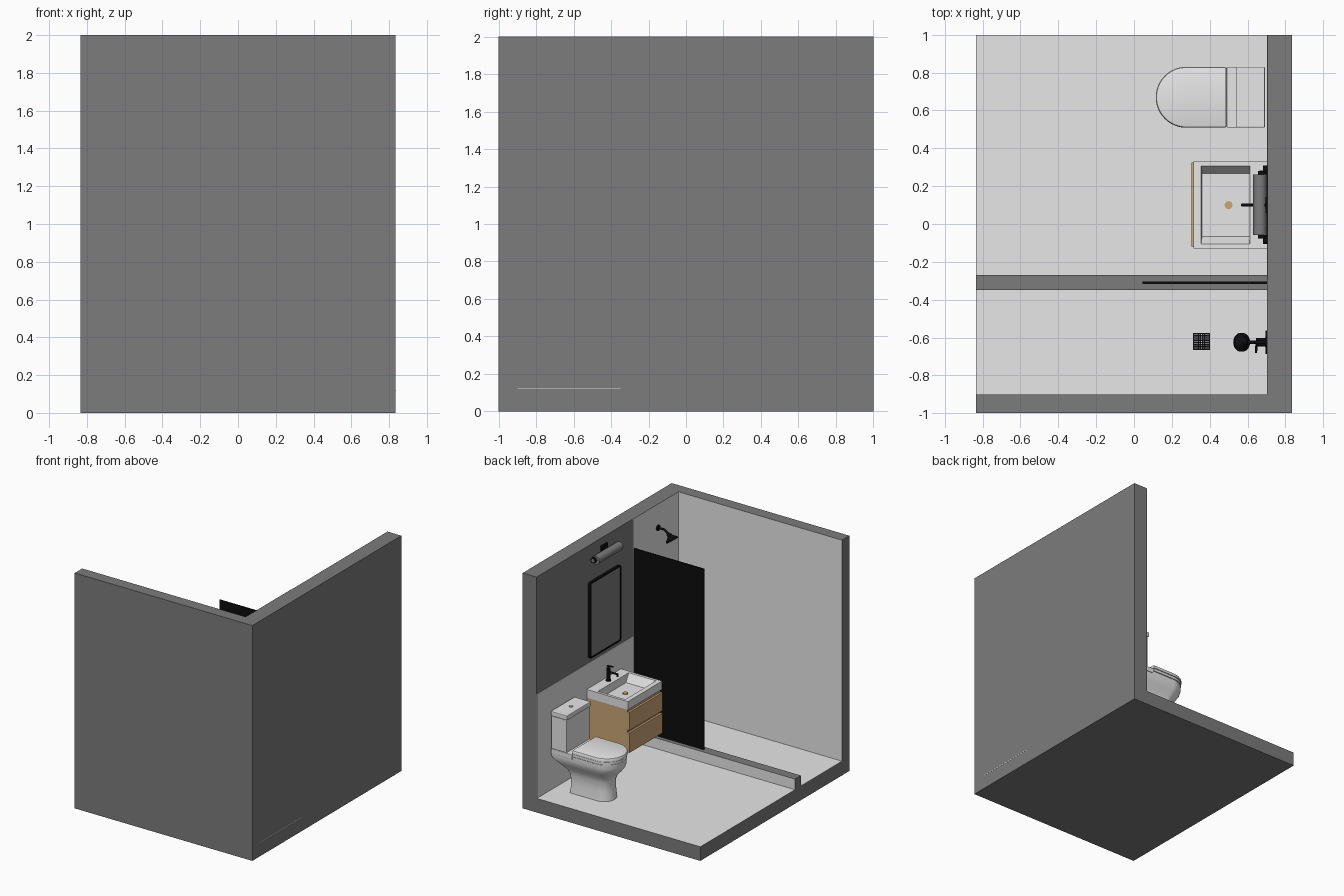
import bpy, bmesh, math
from mathutils import Vector

if "Cube" in bpy.data.objects:
    bpy.data.objects.remove(bpy.data.objects["Cube"])


def material(name, rgb):
    m = bpy.data.materials.new(name)
    m.diffuse_color = (*rgb, 1)
    m.use_nodes = True
    m.node_tree.nodes["Principled BSDF"].inputs["Base Color"].default_value = m.diffuse_color
    return m


DARK = material("dark grey", (0.2, 0.2, 0.2))
WHITE = material("off white", (0.8, 0.8, 0.8))
BLACK = material("matt black", (0.004, 0.004, 0.004))
WOOD = material("oak", (0.6, 0.38, 0.18))


def finish(name, bm, mats, smooth=False, bevel=0):
    bmesh.ops.recalc_face_normals(bm, faces=bm.faces)
    me = bpy.data.meshes.new(name)
    bm.to_mesh(me)
    bm.free()
    for m in mats:
        me.materials.append(m)
    ob = bpy.data.objects.new(name, me)
    bpy.context.collection.objects.link(ob)
    if bevel:
        mod = ob.modifiers.new("bevel", 'BEVEL')
        mod.width, mod.segments = bevel, 2
    if smooth:
        bpy.ops.object.select_all(action='DESELECT')
        ob.select_set(True)
        bpy.context.view_layer.objects.active = ob
        bpy.ops.object.shade_smooth_by_angle(angle=math.radians(40))
    return ob


def box(name, lo, hi, mat, face_dirs=(), mat2=None, bevel=0):
    """Box from corner to corner; faces pointing along face_dirs get mat2."""
    bm = bmesh.new()
    bmesh.ops.create_cube(bm, size=1)
    for v in bm.verts:
        v.co = [lo[i] + (v.co[i] + 0.5) * (hi[i] - lo[i]) for i in range(3)]
    bm.normal_update()
    for f in bm.faces:
        if any(f.normal.dot(Vector(d)) > 0.9 for d in face_dirs):
            f.material_index = 1
    return finish(name, bm, [mat, mat2] if mat2 else [mat], bevel=bevel)


def loft(name, rings, mat, smooth=False):
    bm = bmesh.new()
    loops = [[bm.verts.new(p) for p in r] for r in rings]
    n = len(loops[0])
    for a, b in zip(loops, loops[1:]):
        for i in range(n):
            bm.faces.new((a[i], a[(i + 1) % n], b[(i + 1) % n], b[i]))
    bm.faces.new(loops[0])
    bm.faces.new(loops[-1])
    return finish(name, bm, [mat], smooth)


def rod(name, p0, p1, r, mat, r2=None, sides=24):
    """Cylinder or cone between two points."""
    p0, p1 = Vector(p0), Vector(p1)
    d = p1 - p0
    bm = bmesh.new()
    bmesh.ops.create_cone(bm, cap_ends=True, segments=sides, radius1=r,
                          radius2=r if r2 is None else r2, depth=d.length)
    q = d.to_track_quat('Z', 'Y')
    for v in bm.verts:
        v.co = q @ v.co + (p0 + p1) / 2
    return finish(name, bm, [mat], True)


def rect(x0, x1, y0, y1, z):
    return [(x0, y0, z), (x1, y0, z), (x1, y1, z), (x0, y1, z)]


# Room shell
X, F = 0.835, 0.12
W = 0.705
box("floor_slab", (-X, -1, 0), (X, 1, F), DARK, [(0, 0, 1)], WHITE)
box("shower_floor", (-X, -0.9, F - 0.002), (X + 0.001, -0.35, F + 0.002), WHITE)
box("side_wall", (W, -1, F), (X, 1, 2), DARK)
box("front_wall", (-X, -1, F), (W, -0.9, 2), DARK, [(0, 1, 0)], WHITE)
box("shower_wall_tiles", (W - 0.003, -0.9, F), (W, -0.29, 2), WHITE, [(0, 0, 1)], DARK)
box("lower_wall_tiles", (W - 0.003, -0.29, F), (W, 1, 1.005), WHITE)
box("shower_curb", (-X, -0.35, F), (W, -0.27, 0.21), DARK, [(0, 1, 0), (0, -1, 0)], WHITE)
box("shower_screen", (0.045, -0.316, 0.21), (W, -0.304, 1.745), BLACK)

# Floor drain grate made of crossing bars
for i in range(8):
    t = i * 0.0118
    box(f"grate_bar_x_{i}", (0.312 + t, -0.665, F), (0.319 + t, -0.576, F + 0.006), BLACK)
    box(f"grate_bar_y_{i}", (0.312, -0.665 + t, F), (0.401, -0.658 + t, F + 0.006), BLACK)

# Shower head, arm and valve
S = -0.625
rod("shower_flange", (W, S, 1.80), (W - 0.012, S, 1.80), 0.024, BLACK)
rod("shower_arm", (W, S, 1.80), (0.64, S, 1.80), 0.009, BLACK)
rod("shower_arm_bend", (0.643, S, 1.802), (0.592, S, 1.765), 0.009, BLACK)
rod("shower_neck", (0.605, S, 1.775), (0.585, S, 1.755), 0.016, BLACK, 0.022)
rod("shower_head", (0.588, S, 1.758), (0.573, S, 1.737), 0.022, BLACK, 0.05)
rod("shower_head_face", (0.573, S, 1.737), (0.565, S, 1.726), 0.05, BLACK)
rod("valve_plate", (W, S, 1.05), (W - 0.01, S, 1.05), 0.062, BLACK, sides=32)
rod("valve_body", (W, S, 1.05), (0.645, S, 1.05), 0.022, BLACK)
rod("valve_lever", (0.648, S, 1.05), (0.645, S - 0.055, 1.03), 0.006, BLACK)

# Vanity cabinet with two drawers
box("vanity_cabinet", (0.322, -0.12, 0.355), (W, 0.325, 0.72), WOOD)
for name, z0, z1 in (("lower_drawer", 0.355, 0.525), ("upper_drawer", 0.545, 0.7)):
    box(name, (0.303, -0.12, z0), (0.322, 0.325, z1), WOOD, bevel=0.002)

# Sink slab with a sloping basin
loft("sink", [rect(0.315, W, -0.13, 0.33, 0.72), rect(0.315, W, -0.13, 0.33, 0.79),
              rect(0.355, 0.612, -0.105, 0.307, 0.79),
              rect(0.36, 0.61, -0.065, 0.268, 0.722)], WHITE)
rod("sink_drain", (0.5, 0.1, 0.722), (0.5, 0.1, 0.728), 0.021, WOOD)

# Faucet
rod("faucet_base", (0.66, 0.1, 0.79), (0.66, 0.1, 0.797), 0.021, BLACK)
rod("faucet_body", (0.66, 0.1, 0.79), (0.66, 0.1, 0.895), 0.016, BLACK)
rod("faucet_spout", (0.66, 0.1, 0.865), (0.57, 0.1, 0.865), 0.008, BLACK)
rod("faucet_outlet", (0.573, 0.1, 0.87), (0.573, 0.1, 0.845), 0.008, BLACK)
rod("faucet_lever_stem", (0.66, 0.1, 0.895), (0.66, 0.1, 0.912), 0.008, BLACK)
rod("faucet_lever", (0.672, 0.1, 0.912), (0.615, 0.1, 0.917), 0.006, BLACK)


# Mirror with rounded frame
def rounded(x, inset, r):
    hy, hz = 0.208 - inset, 0.322 - inset
    pts = []
    for k, (sy, sz) in enumerate(((1, 1), (-1, 1), (-1, -1), (1, -1))):
        for j in range(6):
            a = math.pi / 2 * (k + j / 5)
            pts.append((x, 0.102 + sy * (hy - r) + r * math.cos(a),
                        1.367 + sz * (hz - r) + r * math.sin(a)))
    return pts


loft("mirror_frame", [rounded(W, 0, 0.02), rounded(0.682, 0, 0.02),
                      rounded(0.682, 0.012, 0.01), rounded(0.69, 0.012, 0.01)], BLACK)
loft("mirror_glass", [rounded(0.692, 0.012, 0.01), rounded(0.687, 0.012, 0.01)], DARK)

# Wall lamp
L = 1.872
box("lamp_mount", (0.694, 0.058, L - 0.02), (W, 0.144, L + 0.065), BLACK)
rod("lamp_arm", (W, 0.1, L + 0.02), (0.668, 0.1, L), 0.012, BLACK)
rod("lamp_tube", (0.666, -0.058, L), (0.666, 0.262, L), 0.036, DARK, sides=32)
for name, y0, y1 in (("lamp_cap_front", -0.058, -0.076), ("lamp_cap_back", 0.262, 0.28)):
    rod(name, (0.678, y0, L), (0.678, y1, L), 0.023, BLACK)
    rod(name + "_disc", (0.678, y1, L), (0.678, y1 * 1.01, L), 0.015, DARK)


# Toilet: D-shaped sections stacked upwards
def d_ring(z, x0, x1, hw):
    pts = [(x1, 0.67 + hw, z)]
    for i in range(25):
        a = math.pi / 2 + math.pi * i / 24
        pts.append((x0 + hw + hw * math.cos(a), 0.67 + hw * math.sin(a), z))
    return pts + [(x1, 0.67 - hw, z)]


loft("toilet_bowl", [d_ring(*s) for s in (
    (F, 0.2, 0.55, 0.1), (0.2, 0.208, 0.545, 0.093), (0.28, 0.208, 0.55, 0.095),
    (0.32, 0.19, 0.57, 0.108), (0.36, 0.155, 0.62, 0.13), (0.395, 0.13, 0.67, 0.148),
    (0.425, 0.122, 0.69, 0.155), (0.462, 0.122, 0.69, 0.155))], WHITE, True)
loft("toilet_seat", [d_ring(0.466, 0.118, 0.485, 0.158), d_ring(0.488, 0.118, 0.485, 0.158)],
     WHITE, True)
loft("toilet_lid", [d_ring(*s) for s in (
    (0.491, 0.115, 0.485, 0.161), (0.51, 0.115, 0.485, 0.161),
    (0.517, 0.119, 0.485, 0.157), (0.52, 0.128, 0.485, 0.148))], WHITE, True)
box("seat_core", (0.28, 0.53, 0.45), (0.48, 0.81, 0.5), WHITE)
box("hinge_shelf", (0.49, 0.51, 0.44), (0.69, 0.83, 0.482), WHITE, bevel=0.004)
box("toilet_tank", (0.545, 0.515, 0.48), (0.69, 0.825, 0.757), WHITE, bevel=0.006)
box("tank_lid", (0.538, 0.509, 0.76), (0.692, 0.831, 0.8), WHITE, bevel=0.006)
rod("flush_button", (0.612, 0.67, 0.8), (0.612, 0.67, 0.806), 0.016, WHITE)
